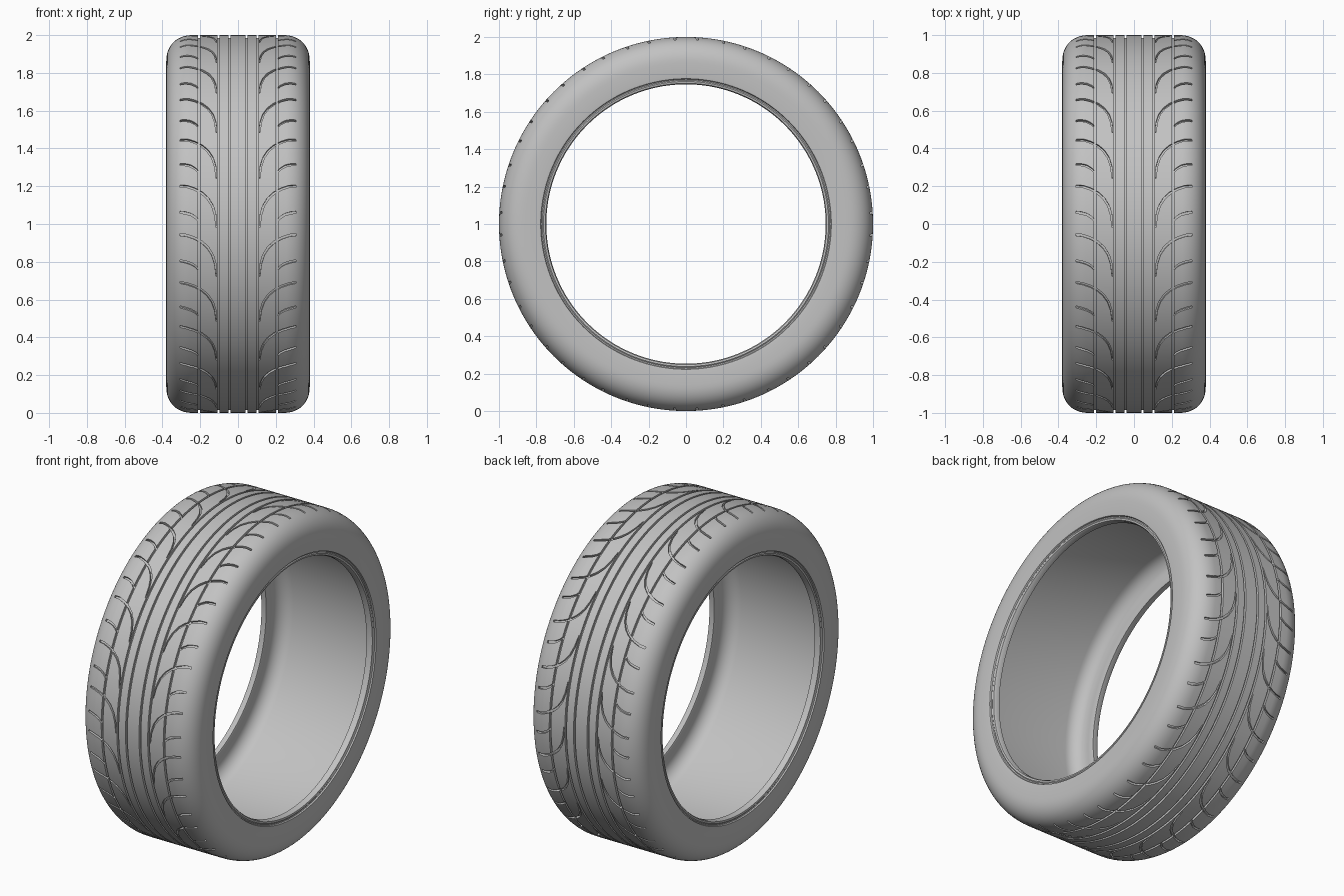
import bpy, bmesh, math
from mathutils import Vector

if "Cube" in bpy.data.objects:
    bpy.data.objects.remove(bpy.data.objects["Cube"])

SEGMENTS = 192
PITCH = math.radians(15)          # tread pattern repeats every 15 degrees
DEPTH = 0.014


def material(name, value):
    mat = bpy.data.materials.new(name)
    mat.use_nodes = True
    mat.diffuse_color = (value, value, value, 1)
    mat.node_tree.nodes["Principled BSDF"].inputs["Base Color"].default_value = mat.diffuse_color
    return mat


def make_object(name, bm):
    bmesh.ops.recalc_face_normals(bm, faces=bm.faces)
    mesh = bpy.data.meshes.new(name)
    bm.to_mesh(mesh)
    bm.free()
    obj = bpy.data.objects.new(name, mesh)
    bpy.context.collection.objects.link(obj)
    return obj


def on_wheel(x, r, angle):
    """Angle is measured from the front, rising towards the top."""
    return Vector((x, -r * math.cos(angle), 1 + r * math.sin(angle)))


def tread_radius(x):
    """Flat crown that rolls over a rounded shoulder into the sidewall."""
    t = min(max((abs(x) - 0.24) / 0.14, 0), 1)
    return 0.86 + 0.14 * (1 - t ** 2.2) ** (1 / 2.2)


def half_profile():
    """Section from the crown, round the sidewall and bead, to the liner."""
    pts = [(0, 1)]
    for centre, half in ((0.045, 0.006), (0.103, 0.006), (0.207, 0.006)):
        for x, drop in ((-half, 0), (-half, DEPTH), (half, DEPTH), (half, 0)):
            pts.append((centre + x, 1 - drop))
    for i in range(1, 15):
        x = 0.24 + 0.14 * math.sin(i / 14 * math.pi / 2)
        pts.append((x, tread_radius(x)))
    # sidewall, rim line and bead
    pts += [(0.38, 0.79), (0.378, 0.777), (0.37, 0.774), (0.368, 0.768),
            (0.372, 0.762), (0.37, 0.752), (0.36, 0.747), (0.335, 0.747)]
    # hollow inside
    pts += [(0.332, 0.755), (0.335, 0.79)]
    for i in range(9):
        a = i / 8 * math.pi / 2
        pts.append((0.255 + 0.08 * math.cos(a), 0.81 + 0.08 * math.sin(a)))
    return pts + [(0, 0.89)]


# Tyre body: the mirrored section turned round the axle
half = half_profile()
section = half + [(-x, r) for x, r in reversed(half[1:-1])]
bm = bmesh.new()
rings = [[bm.verts.new(on_wheel(x, r, math.tau * s / SEGMENTS)) for x, r in section]
         for s in range(SEGMENTS)]
for s in range(SEGMENTS):
    a, b = rings[s], rings[(s + 1) % SEGMENTS]
    for i in range(len(section)):
        j = (i + 1) % len(section)
        bm.faces.new((a[i], a[j], b[j], b[i]))
tyre = make_object("tyre", bm)
tyre.data.materials.append(material("rubber_grey", 0.54))


def add_groove(bm, path, start, side):
    """Cutting bar along a path of (x, angle offset in degrees, half width)."""
    flat = [Vector((x, math.radians(a))) for x, a, w in path]
    loops = []
    for i, p in enumerate(flat):
        along = (flat[min(i + 1, len(flat) - 1)] - flat[max(i - 1, 0)]).normalized()
        across = Vector((-along.y, along.x)) * path[i][2]
        r = tread_radius(p.x)
        corners = ((p - across, r - DEPTH), (p + across, r - DEPTH),
                   (p + across, r + 0.02), (p - across, r + 0.02))
        loops.append([bm.verts.new(on_wheel(side * q.x, rad, start + q.y))
                      for q, rad in corners])
    for a, b in zip(loops, loops[1:]):
        for i in range(4):
            j = (i + 1) % 4
            bm.faces.new((a[i], a[j], b[j], b[i]))
    bm.faces.new(loops[0])
    bm.faces.new(loops[-1])


# Curved tread grooves: long sweeping ones and short shoulder ones
long_path = [(0.307, 0.3, 0.006), (0.27, 0.1, 0.006), (0.23, -0.7, 0.006),
             (0.19, -2.0, 0.006), (0.16, -3.6, 0.006), (0.135, -5.9, 0.005),
             (0.12, -8.8, 0.004), (0.114, -12.5, 0.002)]
short_path = [(0.307, 0.3, 0.006), (0.28, 0.1, 0.006), (0.25, -0.4, 0.006),
              (0.225, -1.3, 0.005), (0.21, -2.3, 0.004)]
bm = bmesh.new()
for side in (-1, 1):
    for n in range(24):
        start = n * PITCH - math.radians(3.6)
        add_groove(bm, long_path, start, side)
        add_groove(bm, short_path, start + math.radians(6.9), side)
cutter = make_object("groove_cutter", bm)
cutter.hide_render = True

cut = tyre.modifiers.new("grooves", "BOOLEAN")
cut.operation = "DIFFERENCE"
cut.solver = "EXACT"
cut.object = cutter
bpy.context.view_layer.objects.active = tyre
tyre.select_set(True)
bpy.ops.object.modifier_apply(modifier=cut.name)
bpy.data.objects.remove(cutter)
bpy.ops.object.shade_smooth_by_angle(angle=math.radians(30))
